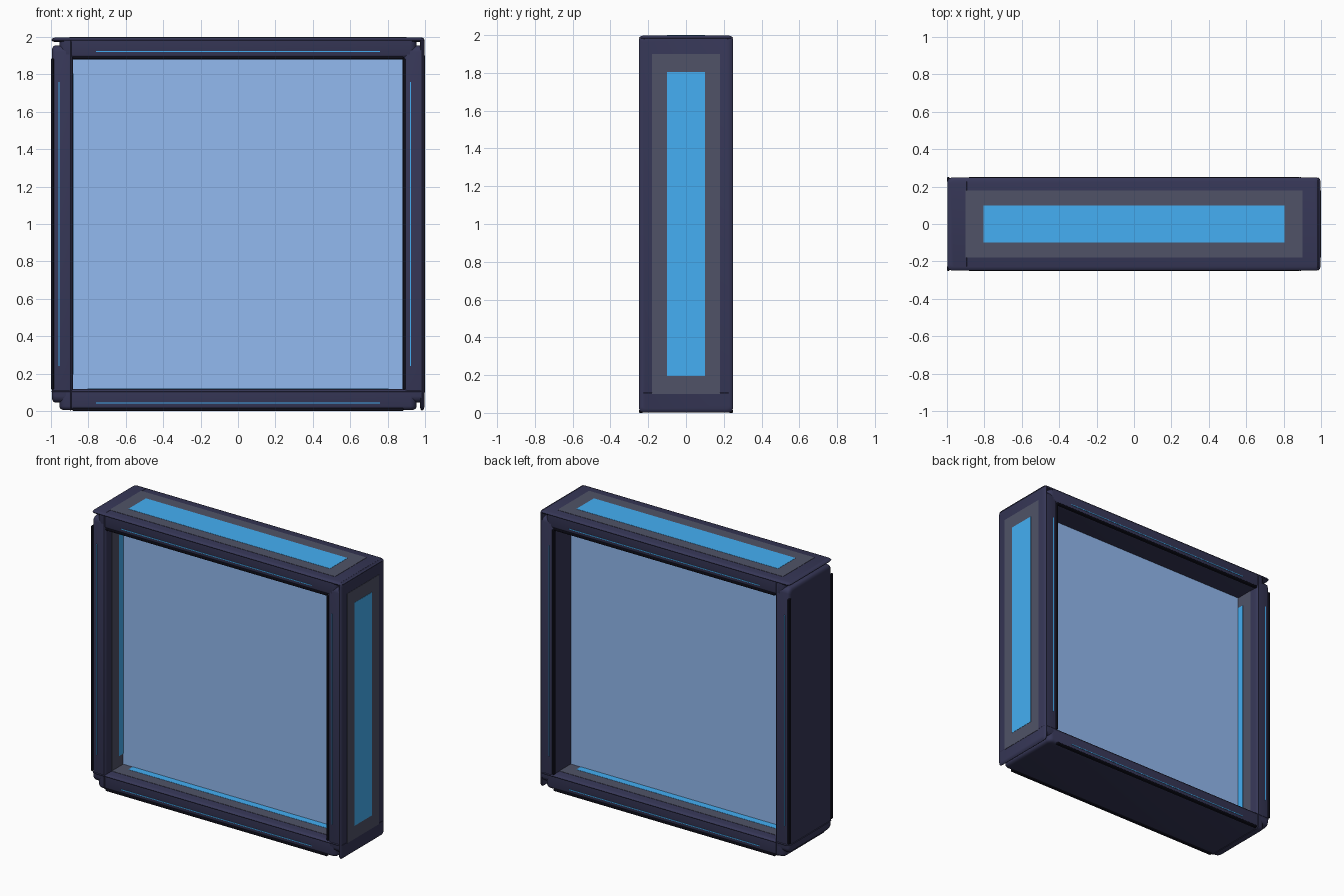
import bpy, bmesh, math
from mathutils import Matrix, Vector

if "Cube" in bpy.data.objects:
    bpy.data.objects.remove(bpy.data.objects["Cube"])


def material(name, rgb):
    m = bpy.data.materials.new(name)
    m.diffuse_color = (*rgb, 1)
    m.use_nodes = True
    m.node_tree.nodes["Principled BSDF"].inputs["Base Color"].default_value = m.diffuse_color
    return m


NAVY = material("navy_shell", (0.037, 0.038, 0.095))
BLACK = material("dark_trim", (0.008, 0.008, 0.018))
GREY = material("slate_panel", (0.08, 0.086, 0.135))
BLUE = material("blue_light", (0.058, 0.43, 0.9))
GLASS = material("pale_blue_field", (0.29, 0.49, 0.87))


def box(name, lo, hi, mat, place, bevel=0.0):
    """Chamfered box between two corners, then moved into place."""
    lo, hi = Vector(lo), Vector(hi)
    bpy.ops.mesh.primitive_cube_add(size=1)
    ob = bpy.context.object
    ob.name = name
    ob.data.transform(Matrix.Translation((lo + hi) / 2) @ Matrix.Diagonal((*(hi - lo), 1)))
    ob.matrix_world = place
    ob.data.materials.append(mat)
    if bevel:
        ob.modifiers.new("edge", 'BEVEL').width = bevel
    return ob


def slab(name, hx, hy, radius, layers, mat, place):
    """Round-cornered slab lofted through (inset, height) layers."""
    bm = bmesh.new()
    rings = []
    for inset, z in layers:
        ring = []
        r = max(radius - inset * 0.5, 0.004)
        for k, (sx, sy) in enumerate(((1, 1), (-1, 1), (-1, -1), (1, -1))):
            for i in range(4):
                a = math.radians(90 * k + 30 * i)
                ring.append(bm.verts.new((sx * (hx - inset - r) + r * math.cos(a),
                                          sy * (hy - inset - r) + r * math.sin(a), z)))
        rings.append(ring)
    n = len(rings[0])
    for a, b in zip(rings, rings[1:]):
        for i in range(n):
            j = (i + 1) % n
            bm.faces.new((a[i], a[j], b[j], b[i]))
    bm.faces.new(rings[0][::-1])
    bm.faces.new(rings[-1])
    me = bpy.data.meshes.new(name)
    bm.to_mesh(me)
    bm.free()
    me.materials.append(mat)
    ob = bpy.data.objects.new(name, me)
    bpy.context.collection.objects.link(ob)
    ob.matrix_world = place
    bpy.ops.object.select_all(action='DESELECT')
    ob.select_set(True)
    bpy.context.view_layer.objects.active = ob
    bpy.ops.object.shade_smooth_by_angle(angle=math.radians(35))


def bar(side, place):
    # main beam with rounded plain face, and the wider cover plate on its lit face
    slab(side + "_beam", 0.955, 0.245, 0.035,
         ((0.026, 0.005), (0.012, 0.008), (0.003, 0.016), (0, 0.026), (0, 0.1)), NAVY, place)
    slab(side + "_cover_plate", 0.998, 0.249, 0.025,
         ((0.022, 0.092), (0.004, 0.098), (0, 0.105), (0.006, 0.112), (0.02, 0.1165)), NAVY, place)
    # inset panel and light strip
    box(side + "_panel", (-0.9, -0.18, 0.11), (0.9, 0.18, 0.1185), GREY, place)
    box(side + "_light", (-0.805, -0.1, 0.112), (0.805, 0.1, 0.12), BLUE, place)
    for s, tag in ((-1, "front"), (1, "back")):
        # dark edge rail on the plain face, and thin light line on the side
        y0, y1 = sorted((s * 0.226, s * 0.25))
        box(f"{side}_{tag}_rail", (-0.885, y0, 0), (0.885, y1, 0.016), BLACK, place, 0.004)
        y0, y1 = sorted((s * 0.235, s * 0.2475))
        box(f"{side}_{tag}_light_line", (-0.76, y0, 0.039), (0.76, y1, 0.045), BLUE, place)


# four equal bars: horizontals face up, verticals face +x
turn = Matrix.Rotation(math.pi / 2, 4, 'Y')
bar("bottom", Matrix.Identity(4))
bar("top", Matrix.Translation((0, 0, 1.88)))
bar("left", Matrix.Translation((-1, 0, 1)) @ turn)
bar("right", Matrix.Translation((0.88, 0, 1)) @ turn)

# slab filling the opening
box("field_pane", (-0.9, -0.05, 0.1), (0.9, 0.05, 1.9), GLASS, Matrix.Identity(4))
